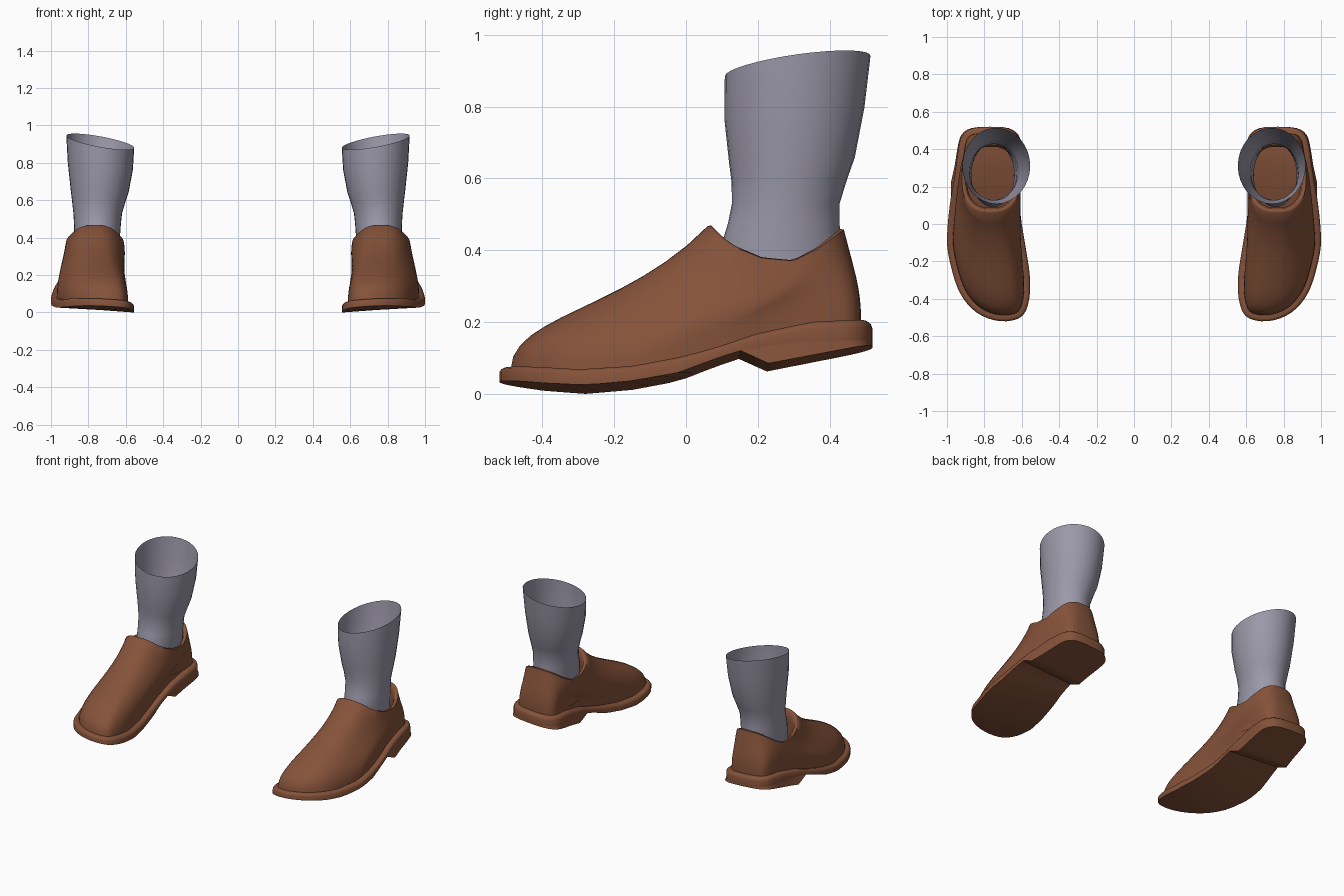
import bpy
import math
from mathutils import Vector

if "Cube" in bpy.data.objects:
    bpy.data.objects.remove(bpy.data.objects["Cube"], do_unlink=True)


def material(name, colour):
    m = bpy.data.materials.new(name)
    m.use_nodes = True
    m.diffuse_color = colour
    bsdf = next(n for n in m.node_tree.nodes if n.type == "BSDF_PRINCIPLED")
    bsdf.inputs["Base Color"].default_value = colour
    bsdf.inputs["Roughness"].default_value = 0.7
    return m


brown = material("brown leather", (0.235, 0.085, 0.042, 1))
grey = material("grey cloth", (0.33, 0.315, 0.395, 1))


def interp(table, v):
    if v <= table[0][0]:
        return table[0][1]
    for (a, p), (b, q) in zip(table, table[1:]):
        if v <= b:
            return p + (q - p) * (v - a) / (b - a)
    return table[-1][1]


def smooth_loop(points, steps):
    """Closed smooth curve through the points."""
    pts = [Vector(p) for p in points]
    out = []
    for i in range(len(pts)):
        a, b, c, d = (pts[(i + k) % len(pts)] for k in (-1, 0, 1, 2))
        for s in range(steps):
            t = s / steps
            out.append(0.5 * (2 * b + (c - a) * t + (2 * a - 5 * b + 4 * c - d) * t * t
                              + (3 * b - a - 3 * c + d) * t ** 3))
    return out


def inset(loop, amount):
    out = []
    for i, p in enumerate(loop):
        t = (loop[(i + 1) % len(loop)] - loop[i - 1]).normalized()
        out.append(p + Vector((-t.y, t.x)) * amount)
    return out


def loft(name, rings, mat, cap_bottom=False, cap_top=False, angle=40):
    """Skin closed rings from bottom to top and mirror the part to the other foot."""
    n = len(rings[0])
    verts = [tuple(p) for ring in rings for p in ring]
    faces = []
    for r in range(len(rings) - 1):
        for i in range(n):
            j = (i + 1) % n
            faces.append((r * n + i, r * n + j, (r + 1) * n + j, (r + 1) * n + i))
    # ladder of faces across each capped end
    ladder = [list(dict.fromkeys((j, j + 1, n - 2 - j, n - 1 - j)))
              for j in range((n - 1) // 2)]
    if cap_bottom:
        faces += [f[::-1] for f in ladder]
    if cap_top:
        base = (len(rings) - 1) * n
        faces += [[base + i for i in f] for f in ladder]
    mesh = bpy.data.meshes.new(name)
    mesh.from_pydata(verts, [], faces)
    mesh.update()
    mesh.materials.append(mat)
    ob = bpy.data.objects.new(name, mesh)
    bpy.context.collection.objects.link(ob)
    bpy.ops.object.select_all(action="DESELECT")
    ob.select_set(True)
    bpy.context.view_layer.objects.active = ob
    bpy.ops.object.shade_smooth_by_angle(angle=math.radians(angle))
    mirror = ob.modifiers.new("Mirror", "MIRROR")
    mirror.use_mirror_merge = False
    return ob


# Plan of the sole, from the toe round the outer side to the heel and back
outline = smooth_loop([
    (.68, -.52), (.78, -.505), (.87, -.45), (.94, -.35), (.985, -.2), (1.0, -.08),
    (.985, .1), (.96, .25), (.94, .4), (.92, .47), (.87, .51), (.77, .52),
    (.67, .51), (.615, .46), (.605, .38), (.61, .25), (.61, .1), (.6, 0),
    (.575, -.15), (.557, -.28), (.56, -.4), (.595, -.49)], 3)

# Heights along the foot
sole_bottom = [(-.52, .025), (-.4, .009), (-.28, 0), (-.15, .01), (-.02, .033),
               (.05, .06), (.14, .093), (.3, .12), (.52, .13)]
sole_top = [(-.52, .065), (-.3, .045), (-.15, .052), (0, .08), (.1, .11),
            (.2, .145), (.35, .178), (.52, .188)]
collar = [(.06, .467), (.1, .43), (.13, .41), (.21, .378), (.3, .37), (.37, .405), (.44, .457)]


def tilt(x):
    return 0.06 * (x - 0.56)


def sole_point(p, f):
    low, high = interp(sole_bottom, p.y), interp(sole_top, p.y)
    return Vector((p.x, p.y, low + (high - low) * f + tilt(p.x)))


# Sole with a rounded welt
levels = [(0, 0), (0, .65), (.005, .87), (.015, 1), (.05, 1)]
loft("sole", [[sole_point(p, f) for p in inset(outline, d)] for d, f in levels],
     brown, cap_bottom=True, cap_top=True)

# Heel block with a sloping front
heel = [p for p in outline if p.y > 0.14]
heel_low = []
for p in heel:
    y = 0.22 + (p.y - 0.14) * 0.3 / 0.38
    heel_low.append((p.x, y, 0.058 + 0.2 * (y - 0.22) + tilt(p.x)))
loft("heel", [heel_low, [sole_point(p, 0) for p in heel]], brown, cap_bottom=True)


# Upper: curves swept from the welt to the collar, then rolled into a lining
def power(v, e):
    return math.copysign(abs(v) ** e, v)


def collar_point(a, shrink=0, drop=0):
    x = 0.765 + (0.155 - shrink) * power(math.sin(a), 0.77)
    y = 0.25 - 0.19 * power(math.cos(a), 0.77)
    z = interp(collar, y) - drop
    return Vector((x, 0.25 + (y - 0.25) * (1 - shrink / 0.19), z))


count = len(outline)
angles = [2 * math.pi * i / count for i in range(count)]
steps = 12
columns = []
for a, p in zip(angles, inset(outline, 0.032)):
    f = max(0, math.cos(a))
    start = sole_point(p, 0.95)
    end = collar_point(a)
    c1 = start + Vector((0, 0, 0.1 + 0.05 * f))
    c2 = end + Vector((0.02 * math.sin(a), -math.cos(a) * (0.03 + 0.19 * f), -0.12 - 0.11 * f))
    columns.append([(1 - t) ** 3 * start + 3 * t * (1 - t) ** 2 * c1
                    + 3 * t * t * (1 - t) * c2 + t ** 3 * end
                    for t in (s / steps for s in range(steps + 1))])
rings = [list(r) for r in zip(*columns)]
for shrink, drop in [(.01, -.002), (.02, .008), (.027, .05), (.022, .18)]:
    rings.append([collar_point(a, shrink, drop) for a in angles])
loft("upper", rings, brown, angle=60)

# Sock: height, x range, y range, and how much the slanted top edge applies
sock = [(.28, .64, .87, .09, .43, 0), (.42, .63, .875, .1, .43, 0),
        (.475, .626, .877, .117, .428, 0), (.53, .62, .88, .128, .428, 0),
        (.59, .603, .887, .127, .447, .1), (.65, .585, .895, .12, .47, .3),
        (.78, .562, .91, .107, .497, .6), (.91, .555, .918, .108, .514, 1)]
sides = 32
rings = []
for z, x0, x1, y0, y1, slant in sock:
    ring = []
    for i in range(sides):
        a = 2 * math.pi * i / sides
        x = (x0 + x1) / 2 + (x1 - x0) / 2 * math.sin(a)
        y = (y0 + y1) / 2 - (y1 - y0) / 2 * math.cos(a)
        ring.append((x, y, z + slant * (0.18 * (x - 0.735) + 0.14 * (y - 0.29))))
    rings.append(ring)
loft("sock", rings, grey, angle=60)
